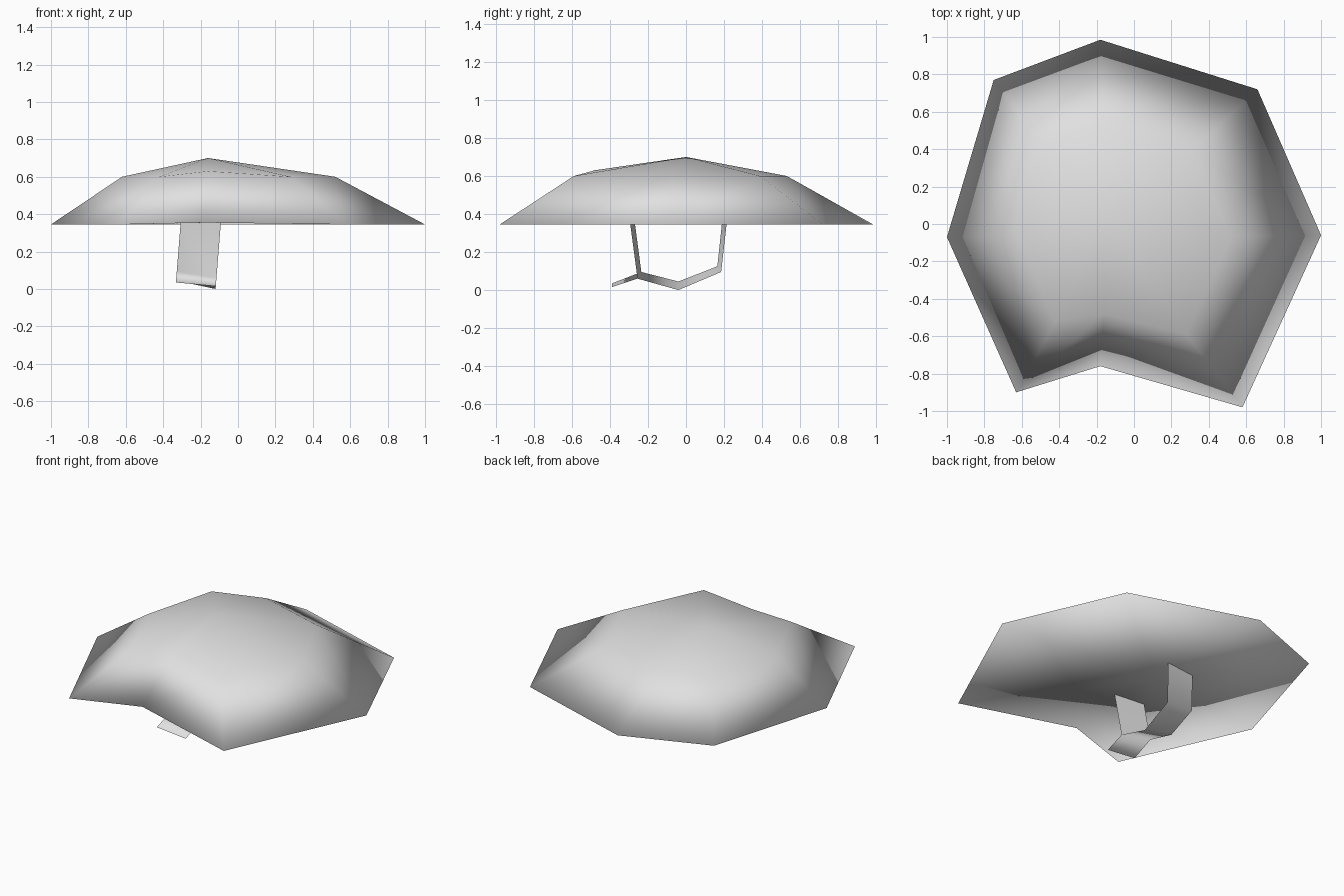
import bpy

if "Cube" in bpy.data.objects:
    bpy.data.objects.remove(bpy.data.objects["Cube"])

mat = bpy.data.materials.new("pale_grey")
mat.diffuse_color = (0.75, 0.75, 0.75, 1)
mat.use_nodes = True
mat.node_tree.nodes["Principled BSDF"].inputs["Base Color"].default_value = mat.diffuse_color


def make(name, verts, faces):
    me = bpy.data.meshes.new(name)
    me.from_pydata(verts, [], faces)
    me.materials.append(mat)
    me.shade_smooth()
    ob = bpy.data.objects.new(name, me)
    bpy.context.collection.objects.link(ob)
    return ob


# Hat canopy: eight-point rim, raised ring, peak, and a closed underside
rim = [(1, -.06, .345), (.66, .72, .345), (-.18, .985, .345), (-.75, .77, .345),
       (-1, -.07, .345), (-.63, -.9, .345), (-.18, -.76, .355), (.58, -.98, .345)]
ring = [(.52, -.07, .6), (.31, .39, .6), (-.16, .53, .6), (-.49, .42, .6),
        (-.62, -.07, .6), (-.42, -.52, .6), (-.16, -.48, .63), (.28, -.59, .6)]
verts = rim + ring + [(-.16, 0, .7), (-.16, 0, .355)]
faces = []
for i in range(8):
    j = (i + 1) % 8
    faces += [(i, j, 8 + j, 8 + i), (8 + i, 8 + j, 16), (j, i, 17)]
make("hat_canopy", verts, faces)

# Chin strap: thin ribbon, each station holds (y, z) of the left and right edges
strap = [((-.27, .36), (-.295, .36)), ((-.235, .095), (-.255, .06)),
         ((-.04, .045), (-.04, .0)), ((.165, .125), (.185, .095)),
         ((.19, .36), (.215, .36))]
tail = ((-.39, .035), (-.39, .015))
verts = []
for left, right in strap + [tail]:
    for (y, z), x in ((left, -.335), (right, -.12)):
        verts.append((x + .08 * z, y, z))      # the strap leans slightly sideways
faces = [(2 * i, 2 * i + 1, 2 * i + 3, 2 * i + 2) for i in range(4)]
faces.append((2, 3, 11, 10))                   # loose end of the strap
make("chin_strap", verts, faces)
